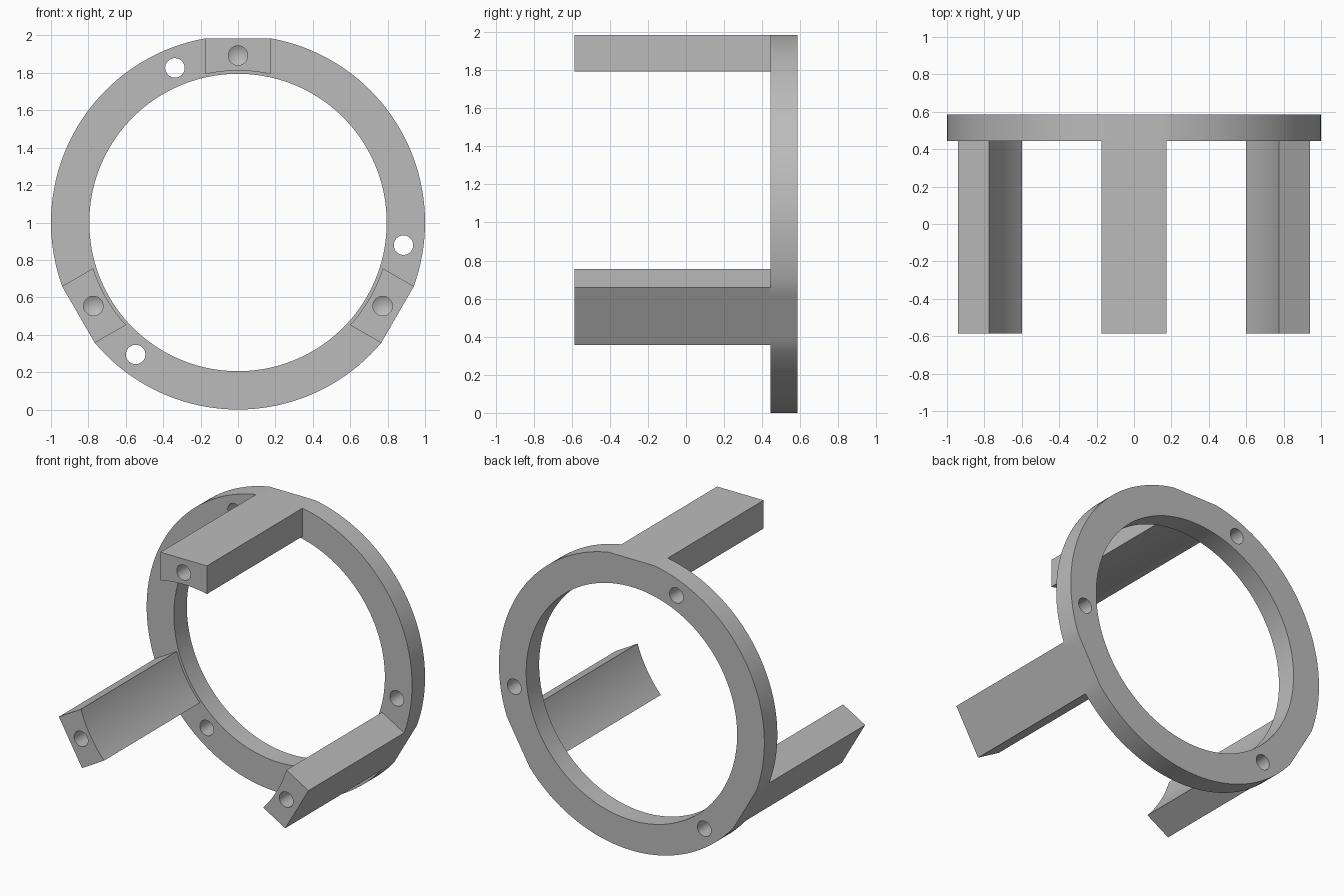
import bpy, bmesh
from math import sin, cos, pi, radians, sqrt
from mathutils import Matrix

if "Cube" in bpy.data.objects:
    bpy.data.objects.remove(bpy.data.objects["Cube"], do_unlink=True)

CENTRE_Z = 1.0
OUTER, INNER, FLAT = 1.0, 0.795, 0.985      # ring radii and distance to the flats
LEG_HALF, LEG_ARC = 0.175, 0.812            # leg half width and inner arc radius
FRONT, RING_FRONT, BACK = -0.585, 0.445, 0.585
HOLE_R, HOLE_CIRCLE, HOLE_DEPTH = 0.052, 0.893, 0.28
LEGS = {"top_leg": 90, "right_leg": 210, "left_leg": -30}

grey = bpy.data.materials.new("plain_grey")
grey.use_nodes = True
colour = (0.5, 0.5, 0.5, 1)
grey.diffuse_color = colour
grey.node_tree.nodes["Principled BSDF"].inputs["Base Color"].default_value = colour


def finish(name, bm):
    """Turn a bmesh into a named object."""
    bmesh.ops.recalc_face_normals(bm, faces=bm.faces)
    mesh = bpy.data.meshes.new(name)
    bm.to_mesh(mesh)
    bm.free()
    mesh.materials.append(grey)
    obj = bpy.data.objects.new(name, mesh)
    bpy.context.collection.objects.link(obj)
    return obj


def drill(angle, start, end, tip=0.0):
    """Cutter along y on the hole circle, with an optional conical end."""
    bm = bmesh.new()
    bmesh.ops.create_cone(bm, cap_ends=True, segments=32, radius1=HOLE_R,
                          radius2=HOLE_R, depth=end - start)
    if tip:
        cap = max(bm.faces, key=lambda f: f.calc_center_median().z)
        point = bmesh.ops.poke(bm, faces=[cap])["verts"][0]
        point.co.z += tip
    place = Matrix.Translation((HOLE_CIRCLE * cos(angle), (start + end) / 2,
                                CENTRE_Z + HOLE_CIRCLE * sin(angle)))
    bm.transform(place @ Matrix.Rotation(-pi / 2, 4, "X"))
    return finish("drill", bm)


def cut(obj, cutters):
    """Subtract the cutters, then smooth the curved faces."""
    bpy.ops.object.select_all(action="DESELECT")
    obj.select_set(True)
    bpy.context.view_layer.objects.active = obj
    for cutter in cutters:
        mod = obj.modifiers.new("hole", "BOOLEAN")
        mod.operation = "DIFFERENCE"
        mod.solver = "EXACT"
        mod.object = cutter
        bpy.ops.object.modifier_apply(modifier=mod.name)
        bpy.data.objects.remove(cutter, do_unlink=True)
    bpy.ops.object.shade_smooth_by_angle(angle=radians(30))


# Ring with three flats on its rim
def rim(angle):
    off = min(abs((angle - radians(a) + pi) % (2 * pi) - pi) for a in LEGS.values())
    return min(OUTER, FLAT / cos(off)) if off < pi / 4 else OUTER


bm = bmesh.new()
STEPS = 144
sections = []
for i in range(STEPS):
    a = 2 * pi * i / STEPS
    corners = [(rim(a), RING_FRONT), (rim(a), BACK), (INNER, BACK), (INNER, RING_FRONT)]
    sections.append([bm.verts.new((r * cos(a), y, CENTRE_Z + r * sin(a)))
                     for r, y in corners])
for i, here in enumerate(sections):
    there = sections[(i + 1) % STEPS]
    for k in range(4):
        n = (k + 1) % 4
        bm.faces.new((here[k], here[n], there[n], there[k]))
ring = finish("mounting_ring", bm)
cut(ring, [drill(radians(112.2 + 120 * k), RING_FRONT - 0.1, BACK + 0.1) for k in range(3)])

# Legs: flat outside, curved inside, blind hole in the front end
ARC_STEPS = 16
for name, degrees in LEGS.items():
    angle = radians(degrees)
    profile = [(-LEG_HALF, FLAT), (LEG_HALF, FLAT)]
    for i in range(ARC_STEPS + 1):
        x = LEG_HALF * (1 - 2 * i / ARC_STEPS)
        profile.append((x, sqrt(LEG_ARC ** 2 - x * x)))
    bm = bmesh.new()
    end = bm.faces.new([bm.verts.new((x, FRONT, z)) for x, z in profile])
    grown = bmesh.ops.extrude_face_region(bm, geom=[end], use_keep_orig=True)["geom"]
    bmesh.ops.translate(bm, vec=(0, RING_FRONT - FRONT, 0),
                        verts=[g for g in grown if isinstance(g, bmesh.types.BMVert)])
    bm.transform(Matrix.Translation((0, 0, CENTRE_Z)) @ Matrix.Rotation(pi / 2 - angle, 4, "Y"))
    cut(finish(name, bm), [drill(angle, FRONT - 0.1, FRONT + HOLE_DEPTH, tip=0.03)])
